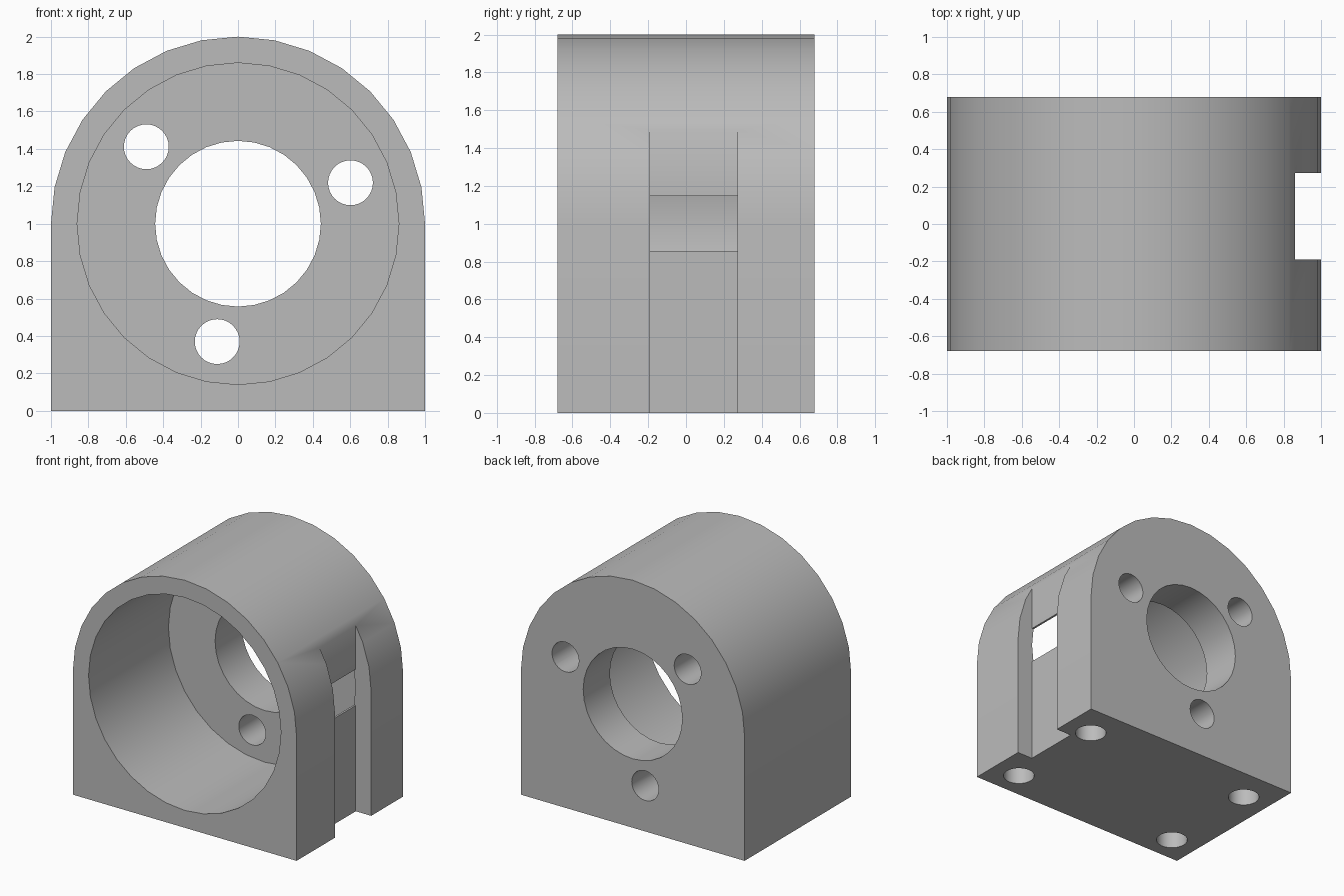
import bpy, bmesh, math

if "Cube" in bpy.data.objects:
    bpy.data.objects.remove(bpy.data.objects["Cube"], do_unlink=True)

HALF_DEPTH = 0.68
AXIS_Z = 1.0

grey = bpy.data.materials.new("plain grey")
grey.use_nodes = True
colour = (0.5, 0.5, 0.5, 1)
grey.diffuse_color = colour
grey.node_tree.nodes["Principled BSDF"].inputs["Base Color"].default_value = colour


def extrude_profile(name, points, y0, y1):
    """Extrude an (x, z) outline from y0 to y1."""
    bm = bmesh.new()
    face = bm.faces.new([bm.verts.new((x, y0, z)) for x, z in points])
    new = bmesh.ops.extrude_face_region(bm, geom=[face])["geom"]
    verts = [g for g in new if isinstance(g, bmesh.types.BMVert)]
    bmesh.ops.translate(bm, verts=verts, vec=(0, y1 - y0, 0))
    bmesh.ops.recalc_face_normals(bm, faces=bm.faces)
    mesh = bpy.data.meshes.new(name)
    bm.to_mesh(mesh)
    bm.free()
    mesh.materials.append(grey)
    obj = bpy.data.objects.new(name, mesh)
    bpy.context.collection.objects.link(obj)
    return obj


def circle(x, z, r, sides=32):
    steps = [math.tau * i / sides for i in range(sides)]
    return [(x + r * math.cos(a), z + r * math.sin(a)) for a in steps]


def box(x0, x1, z0, z1):
    return [(x0, z0), (x1, z0), (x1, z1), (x0, z1)]


def cut(body, cutter):
    """Subtract the cutter from the body, then discard it."""
    cutter.hide_render = True
    bpy.context.view_layer.objects.active = body
    mod = body.modifiers.new(cutter.name, "BOOLEAN")
    mod.operation = "DIFFERENCE"
    mod.solver = "EXACT"
    mod.object = cutter
    bpy.ops.object.modifier_apply(modifier=mod.name)
    bpy.data.objects.remove(cutter, do_unlink=True)


# Arched housing block
arch = [(math.cos(math.pi * i / 16), AXIS_Z + math.sin(math.pi * i / 16)) for i in range(17)]
housing = extrude_profile("housing", [(-1, 0), (1, 0)] + arch, -HALF_DEPTH, HALF_DEPTH)

# Wide front cavity and the bore through the back wall
cut(housing, extrude_profile("cavity", circle(0, AXIS_Z, 0.86), -1, 0.34))
cut(housing, extrude_profile("bore", circle(0, AXIS_Z, 0.443), 0, 1))

# Three bolt holes around the bore
for degrees in (20, 140, 260):
    a = math.radians(degrees)
    spot = circle(0.64 * math.cos(a), AXIS_Z + 0.64 * math.sin(a), 0.12)
    cut(housing, extrude_profile("bolt_hole", spot, 0, 1))

# Vertical side slot with a window into the cavity
cut(housing, extrude_profile("slot", box(0.862, 1.2, -0.2, 2.2), -0.19, 0.272))
cut(housing, extrude_profile("slot_window", box(0.8, 0.9, 0.855, 1.147), -0.19, 0.272))

# Four blind mounting holes in the base
for x in (-0.765, 0.765):
    for y in (-0.46, 0.395):
        hole = extrude_profile("mounting_hole", circle(0, 0, 0.118), -0.4, 0.2)
        hole.rotation_euler.x = -math.pi / 2
        hole.location = (x, y, 0)
        bpy.context.view_layer.update()
        # the rotated cutter's +y end points down, so its -y end sets the depth
        cut(housing, hole)

# Smooth curved walls, sharp rims
bpy.ops.object.select_all(action="DESELECT")
housing.select_set(True)
bpy.context.view_layer.objects.active = housing
bpy.ops.object.shade_smooth_by_angle(angle=math.radians(30))
